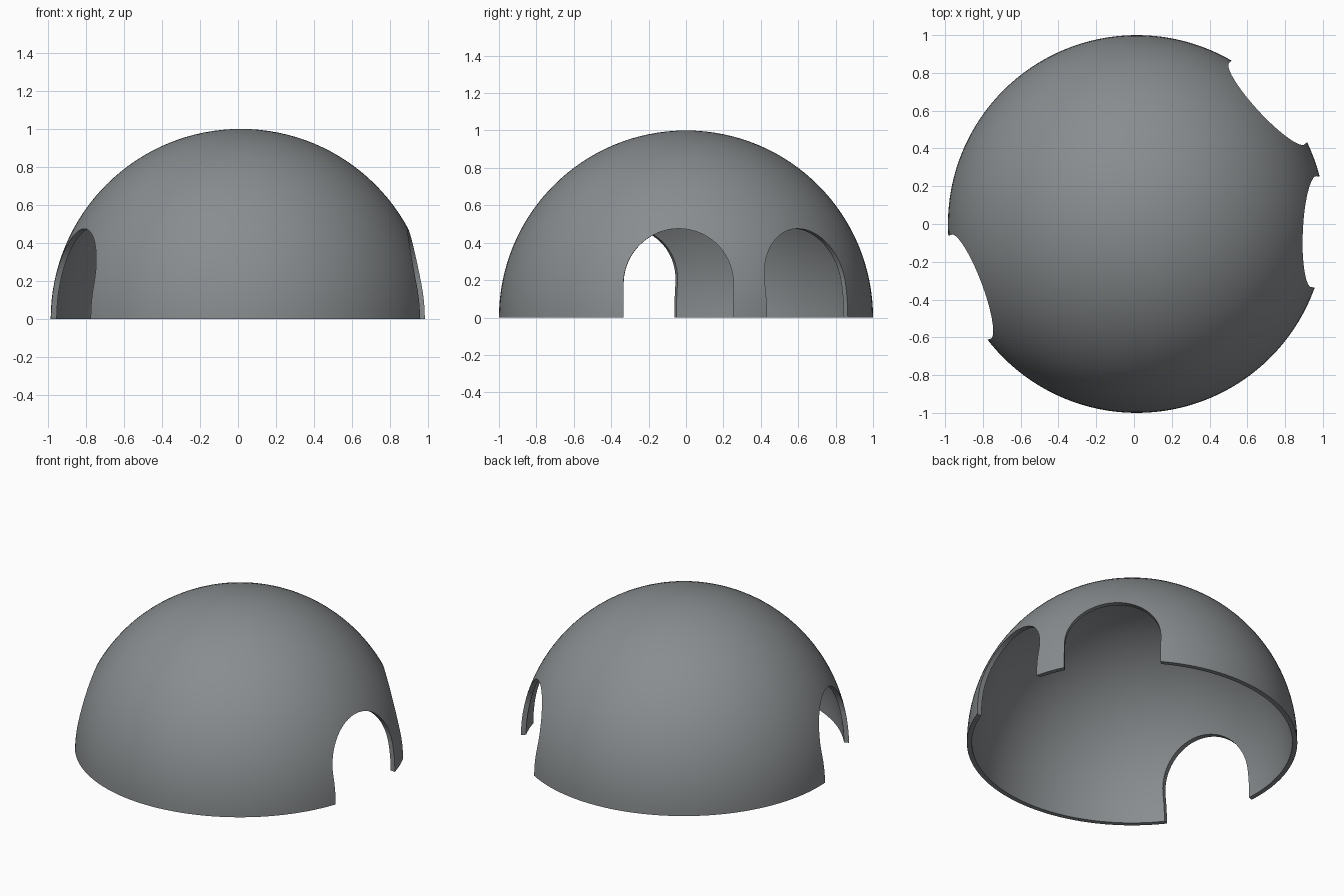
import bpy, bmesh, math
from mathutils import Matrix, Vector

if "Cube" in bpy.data.objects:
    bpy.data.objects.remove(bpy.data.objects["Cube"])

CX = 0.015                    # dome centre, offset by the uneven door cuts
OUTER, INNER = 1.0, 0.97      # shell radii
HALF, SPRING = 0.294, 0.181   # door half width and arch spring height
DOORS = (42.8, -2.5, 200.7)   # door directions in degrees
RINGS, SEGMENTS = 32, 128

grey = bpy.data.materials.new("slate_grey")
grey.diffuse_color = (0.25, 0.266, 0.275, 1)
grey.use_nodes = True
grey.node_tree.nodes["Principled BSDF"].inputs["Base Color"].default_value = grey.diffuse_color


def make_object(name, bm):
    bmesh.ops.recalc_face_normals(bm, faces=bm.faces)
    mesh = bpy.data.meshes.new(name)
    bm.to_mesh(mesh)
    bm.free()
    mesh.materials.append(grey)
    obj = bpy.data.objects.new(name, mesh)
    bpy.context.collection.objects.link(obj)
    return obj


def arc(radius):
    steps = [math.pi / 2 * i / RINGS for i in range(RINGS + 1)]
    return [Vector((radius * math.cos(a), 0, radius * math.sin(a))) for a in steps]


# Hollow dome: outer and inner arcs joined at the rim, revolved around z
bm = bmesh.new()
profile = [bm.verts.new(p) for p in arc(OUTER)[::-1] + arc(INNER)]
edges = [bm.edges.new(pair) for pair in zip(profile, profile[1:])
         if pair != (profile[RINGS], None)]
bmesh.ops.spin(bm, geom=profile + edges, cent=(0, 0, 0), axis=(0, 0, 1),
               angle=math.tau, steps=SEGMENTS, use_duplicate=False)
bmesh.ops.remove_doubles(bm, verts=bm.verts, dist=0.0005)
bmesh.ops.translate(bm, verts=bm.verts, vec=(CX, 0, 0))
dome = make_object("dome_shell", bm)


# Arched door cutters pushed radially through the wall
def door_cutter(angle):
    bm = bmesh.new()
    outline = [(-HALF, -0.2), (HALF, -0.2)]
    outline += [(HALF * math.cos(math.pi * i / 48), SPRING + HALF * math.sin(math.pi * i / 48))
                for i in range(49)]
    face = bm.faces.new([bm.verts.new((0.5, y, z)) for y, z in outline])
    out = bmesh.ops.extrude_face_region(bm, geom=[face])["geom"]
    bmesh.ops.translate(bm, vec=(0.8, 0, 0),
                        verts=[v for v in out if isinstance(v, bmesh.types.BMVert)])
    bmesh.ops.transform(bm, verts=bm.verts, matrix=Matrix.Translation((CX, 0, 0))
                        @ Matrix.Rotation(math.radians(angle), 4, 'Z'))
    cutter = make_object("door_cutter", bm)
    cutter.hide_render = True
    return cutter


bpy.context.view_layer.objects.active = dome
dome.select_set(True)
for angle in DOORS:
    cutter = door_cutter(angle)
    mod = dome.modifiers.new("door", 'BOOLEAN')
    mod.operation, mod.solver, mod.object = 'DIFFERENCE', 'EXACT', cutter
    bpy.ops.object.modifier_apply(modifier=mod.name)
    bpy.data.objects.remove(cutter)

bpy.ops.object.shade_smooth_by_angle(angle=math.radians(30))
